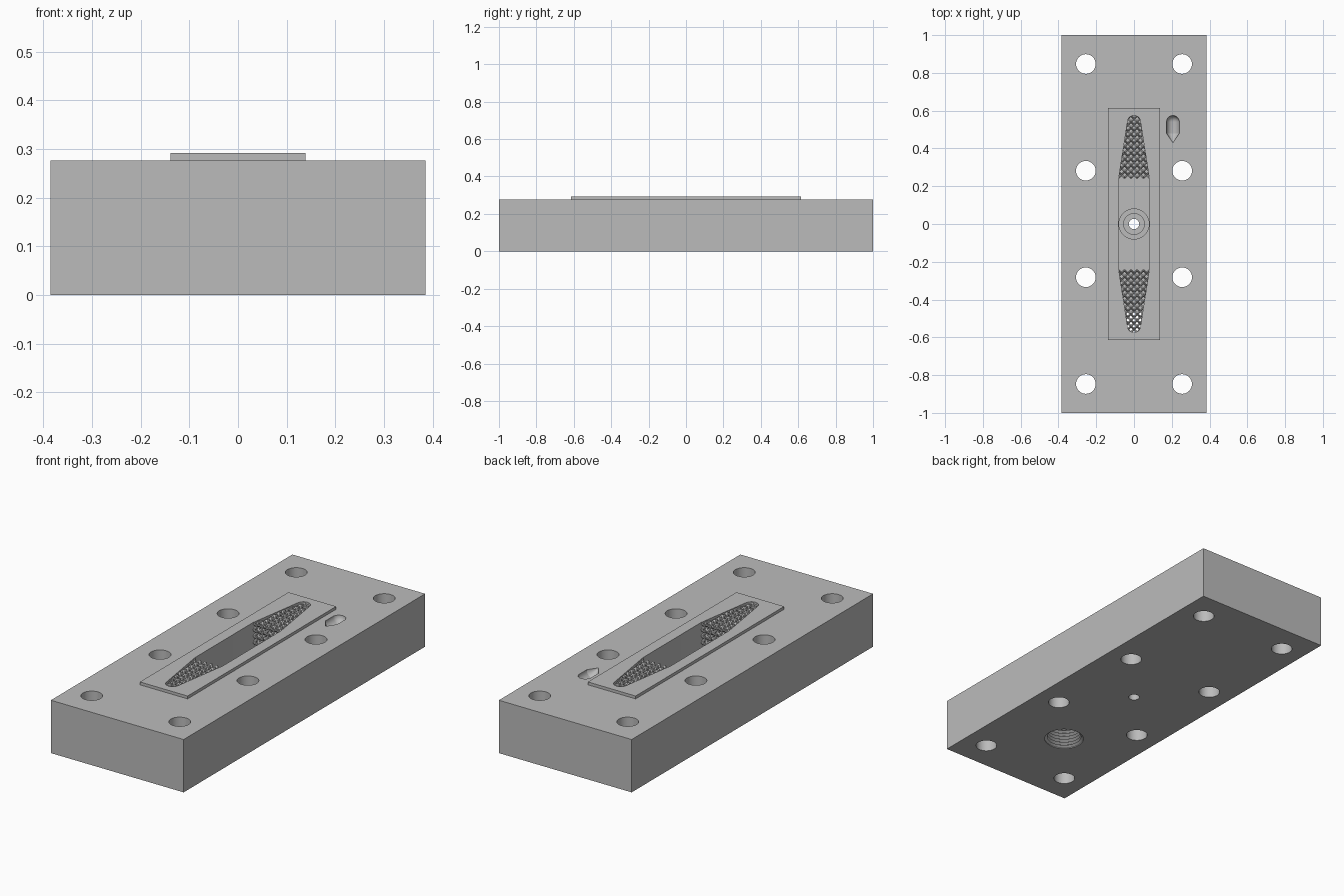
import bpy, bmesh
from math import sin, cos, pi, radians
from mathutils import Vector, Matrix

cube = bpy.data.objects.get("Cube")
if cube:
    bpy.data.objects.remove(cube, do_unlink=True)

steel = bpy.data.materials.new("grey_steel")
steel.use_nodes = True
GREY = (0.5, 0.5, 0.5, 1)
steel.diffuse_color = GREY
steel.node_tree.nodes["Principled BSDF"].inputs["Base Color"].default_value = GREY

BLOCK_TOP, PLATE_TOP, FLOOR = 0.277, 0.292, 0.12


def make(name, bm):
    bmesh.ops.recalc_face_normals(bm, faces=bm.faces)
    mesh = bpy.data.meshes.new(name)
    bm.to_mesh(mesh)
    bm.free()
    mesh.materials.append(steel)
    ob = bpy.data.objects.new(name, mesh)
    bpy.context.collection.objects.link(ob)
    return ob


def box(name, sx, sy, z0, z1):
    bm = bmesh.new()
    bmesh.ops.create_cube(bm, size=1)
    bmesh.ops.scale(bm, vec=(sx, sy, z1 - z0), verts=bm.verts)
    bmesh.ops.translate(bm, vec=(0, 0, (z0 + z1) / 2), verts=bm.verts)
    return make(name, bm)


def lathe(name, profile, matrix, n=40):
    """Closed solid of revolution from (radius, height) points."""
    bm = bmesh.new()
    rings = [[bm.verts.new((r * cos(2 * pi * i / n), r * sin(2 * pi * i / n), h))
              for i in range(n)] for r, h in profile]
    for a, b in zip(rings, rings[1:]):
        for i in range(n):
            j = (i + 1) % n
            bm.faces.new((a[i], a[j], b[j], b[i]))
    bm.faces.new(rings[0])
    bm.faces.new(rings[-1])
    bmesh.ops.transform(bm, matrix=matrix, verts=bm.verts)
    return make(name, bm)


def prism(name, outline, z0, z1):
    bm = bmesh.new()
    face = bm.faces.new([bm.verts.new((x, y, z0)) for x, y in outline])
    ext = bmesh.ops.extrude_face_region(bm, geom=[face])
    top = [v for v in ext["geom"] if isinstance(v, bmesh.types.BMVert)]
    bmesh.ops.translate(bm, vec=(0, 0, z1 - z0), verts=top)
    return make(name, bm)


def combine(target, tool, operation):
    mod = target.modifiers.new(tool.name, 'BOOLEAN')
    mod.operation, mod.solver, mod.object = operation, 'EXACT', tool
    bpy.context.view_layer.objects.active = target
    bpy.ops.object.modifier_apply(modifier=mod.name)
    bpy.data.objects.remove(tool, do_unlink=True)


# Block with raised sealing plate
block = box("mould_block", 0.77, 2, 0, BLOCK_TOP)
combine(block, box("raised_plate", 0.277, 1.23, 0.2, PLATE_TOP), 'UNION')

# Tapered pocket with rounded tips
TIP_Y, TIP_R, WIDE, STEP_Y = 0.541, 0.034, 0.081, 0.24
tip = [(TIP_R * cos(radians(a)), TIP_Y + TIP_R * sin(radians(a)))
       for a in range(10, 171, 16)]
half = [(WIDE, STEP_Y)] + tip + [(-WIDE, STEP_Y)]
outline = half + [(-x, -y) for x, y in half]
combine(block, prism("pocket", outline, FLOOR, 0.4), 'DIFFERENCE')

# Bolt holes through the block
for x in (-0.255, 0.255):
    for y in (-0.847, -0.282, 0.282, 0.847):
        hole = lathe("bolt_hole", [(0.052, -0.1), (0.052, 0.4)],
                     Matrix.Translation((x, y, 0)))
        combine(block, hole, 'DIFFERENCE')

# Stepped bore in the middle
bore = [(0.027, -0.1), (0.027, 0.07), (0.055, 0.07), (0.055, 0.1),
        (0.08, 0.1), (0.08, 0.15)]
combine(block, lathe("stepped_bore", bore, Matrix()), 'DIFFERENCE')

# Threaded port underneath, opening into the pocket
thread = [(0.097, -0.05), (0.097, 0.004)]
PITCH = 0.017
for k in range(7):
    z = 0.004 + k * PITCH
    thread += [(0.084, z + PITCH * 0.5), (0.097, z + PITCH)]
thread[-1] = (0.084, FLOOR + 0.003)
combine(block, lathe("threaded_port", thread, Matrix.Translation((0, -0.545, 0))),
        'DIFFERENCE')

# Bullet-shaped marker recess: cone point, straight body, round end
R = 0.034
bullet = [(0.0005, 0.43), (R, 0.48)]
bullet += [(R * cos(radians(a)), 0.54 + R * sin(radians(a))) for a in range(0, 90, 11)]
turn = Matrix.Translation((0.206, 0, BLOCK_TOP)) @ Matrix.Rotation(-pi / 2, 4, 'X')
combine(block, lathe("marker_recess", bullet, turn, 32), 'DIFFERENCE')

# Strut lattice filling both tapered ends of the pocket
CELL, ROD = 0.033, 0.0065


def strut(bm, a, b):
    d = b - a
    m = Matrix.Translation((a + b) / 2) @ d.to_track_quat('Z', 'Y').to_matrix().to_4x4()
    bmesh.ops.create_cone(bm, cap_ends=True, segments=6, radius1=ROD, radius2=ROD,
                          depth=d.length, matrix=m)


def lattice(name, side):
    bm = bmesh.new()
    for row in range(10):
        y = STEP_Y + 0.005 + (row + 0.5) * CELL
        t = (y - STEP_Y) / (TIP_Y - STEP_Y)
        width = WIDE + (TIP_R - WIDE) * min(t, 1)
        for col in range(-2, 3):
            if abs(col) * CELL > width + CELL / 2:
                continue
            for layer in range(5):
                z = PLATE_TOP - 0.007 - (layer + 0.5) * CELL
                centre = Vector((col * CELL, side * y, z))
                for sx in (-1, 1):
                    for sy in (-1, 1):
                        for sz in (-1, 1):
                            strut(bm, centre, centre + Vector((sx, sy, sz)) * CELL / 2)
    return make(name, bm)


lattice("back_lattice", 1)
lattice("front_lattice", -1)

# Smooth the round walls, keep machined edges sharp
bpy.ops.object.select_all(action='DESELECT')
block.select_set(True)
bpy.context.view_layer.objects.active = block
bpy.ops.object.shade_smooth_by_angle(angle=radians(30))
